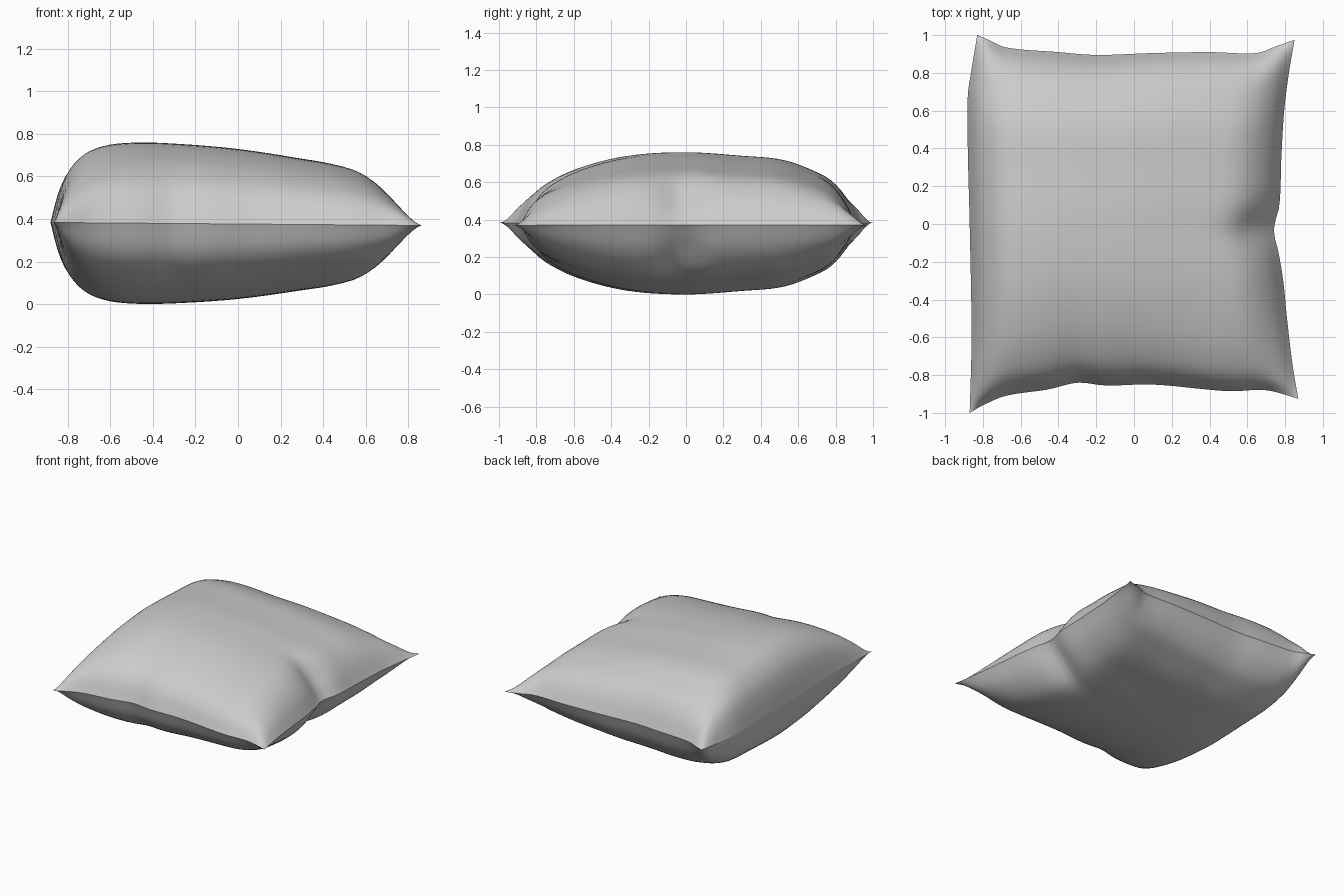
import bpy
import bmesh
import math

if "Cube" in bpy.data.objects:
    bpy.data.objects.remove(bpy.data.objects["Cube"], do_unlink=True)

SEGMENTS = 56

# Seam outline: (position along the edge, outward coordinate)
BACK = [(-.83, 1), (-.77, .975), (-.68, .935), (-.4, .91), (-.2, .895), (.1, .905),
        (.4, .91), (.65, .905), (.75, .94), (.85, .975)]
FRONT = [(-.87, -1), (-.8, -.96), (-.68, -.91), (-.45, -.875), (-.3, -.84), (-.15, -.855),
         (.1, -.85), (.5, -.885), (.7, -.88), (.87, -.925)]
LEFT_END = [(-1, -.87), (-.6, -.86), (0, -.87), (.4, -.88), (.68, -.88), (.82, -.86), (1, -.83)]
RIGHT_END = [(-.925, .87), (-.75, .84), (-.5, .81), (-.3, .79), (-.15, .765), (-.03, .74),
             (.1, .77), (.35, .78), (.6, .795), (.8, .82), (.975, .85)]

# Plumpness across the width and along the depth
WIDTH = [(-.87, 0), (-.84, .35), (-.8, .62), (-.72, .85), (-.62, .96), (-.5, 1), (-.33, 1),
         (0, .94), (.3, .83), (.53, .72), (.63, .58), (.72, .33), (.79, 0)]
DEPTH = [(-.85, 0), (-.8, .32), (-.72, .55), (-.55, .78), (-.3, .95), (0, 1), (.3, .95),
         (.52, .89), (.7, .71), (.78, .57), (.85, .32), (.9, 0)]


def curve(points, t):
    """Smooth interpolation through the points, with t running from 0 to 1."""
    x = points[0][0] + (points[-1][0] - points[0][0]) * t
    last = len(points) - 1
    i = next((k for k in range(last) if x <= points[k + 1][0]), last - 1)

    def slope(k):
        a, b = points[max(k - 1, 0)], points[min(k + 1, last)]
        return (b[1] - a[1]) / (b[0] - a[0])

    (xa, ya), (xb, yb) = points[i], points[i + 1]
    step = xb - xa
    s = (x - xa) / step
    ease = s * s * (3 - 2 * s)
    bend = step * s * (1 - s) * (slope(i) * (1 - s) - slope(i + 1) * s)
    return x, ya + (yb - ya) * ease + bend


def mix(a, b, t):
    return a + (b - a) * t


def outline(u, v):
    """Blend the four seam edges into a sheet."""
    front, back = curve(FRONT, u), curve(BACK, u)
    left, right = curve(LEFT_END, v), curve(RIGHT_END, v)
    corners_x = mix(mix(FRONT[0][0], FRONT[-1][0], u), mix(BACK[0][0], BACK[-1][0], u), v)
    corners_y = mix(mix(FRONT[0][1], FRONT[-1][1], u), mix(BACK[0][1], BACK[-1][1], u), v)
    x = mix(front[0], back[0], v) + mix(left[1], right[1], u) - corners_x
    y = mix(front[1], back[1], v) + mix(left[0], right[0], u) - corners_y
    return x, y


def plumpness(u, v):
    full = max(curve(WIDTH, u)[1], 0) * max(curve(DEPTH, v)[1], 0)
    dent = math.exp(-((1 - u) / .1) ** 2 - ((v - .48) / .06) ** 2)
    return .378 * full * (1 - .45 * dent)


# Pillow: one sheet puffed upward and one puffed downward, welded at the seam
bm = bmesh.new()
for side in (1, -1):
    made = bmesh.ops.create_grid(bm, x_segments=SEGMENTS, y_segments=SEGMENTS, size=1)
    verts = made["verts"]
    for vert in verts:
        u, v = (.5 + .5 * math.sin(c * math.pi / 2) for c in vert.co.xy)
        x, y = outline(u, v)
        vert.co = (x, y, .379 - .008 * x + side * plumpness(u, v))
    if side < 0:
        faces = list({f for vert in verts for f in vert.link_faces})
        bmesh.ops.reverse_faces(bm, faces=faces)
seam = [vert for vert in bm.verts if vert.is_boundary]
bmesh.ops.remove_doubles(bm, verts=seam, dist=.0005)
lowest = min(vert.co.z for vert in bm.verts)
bmesh.ops.translate(bm, verts=bm.verts, vec=(0, 0, -lowest))

mesh = bpy.data.meshes.new("pillow")
bm.to_mesh(mesh)
bm.free()
pillow = bpy.data.objects.new("pillow", mesh)
bpy.context.collection.objects.link(pillow)

# Plain fabric
fabric = bpy.data.materials.new("light_grey_fabric")
fabric.use_nodes = True
colour = (.6, .6, .6, 1)
fabric.diffuse_color = colour
fabric.node_tree.nodes["Principled BSDF"].inputs["Base Color"].default_value = colour
mesh.materials.append(fabric)

bpy.ops.object.select_all(action="DESELECT")
pillow.select_set(True)
bpy.context.view_layer.objects.active = pillow
bpy.ops.object.shade_smooth_by_angle(angle=math.radians(40))
